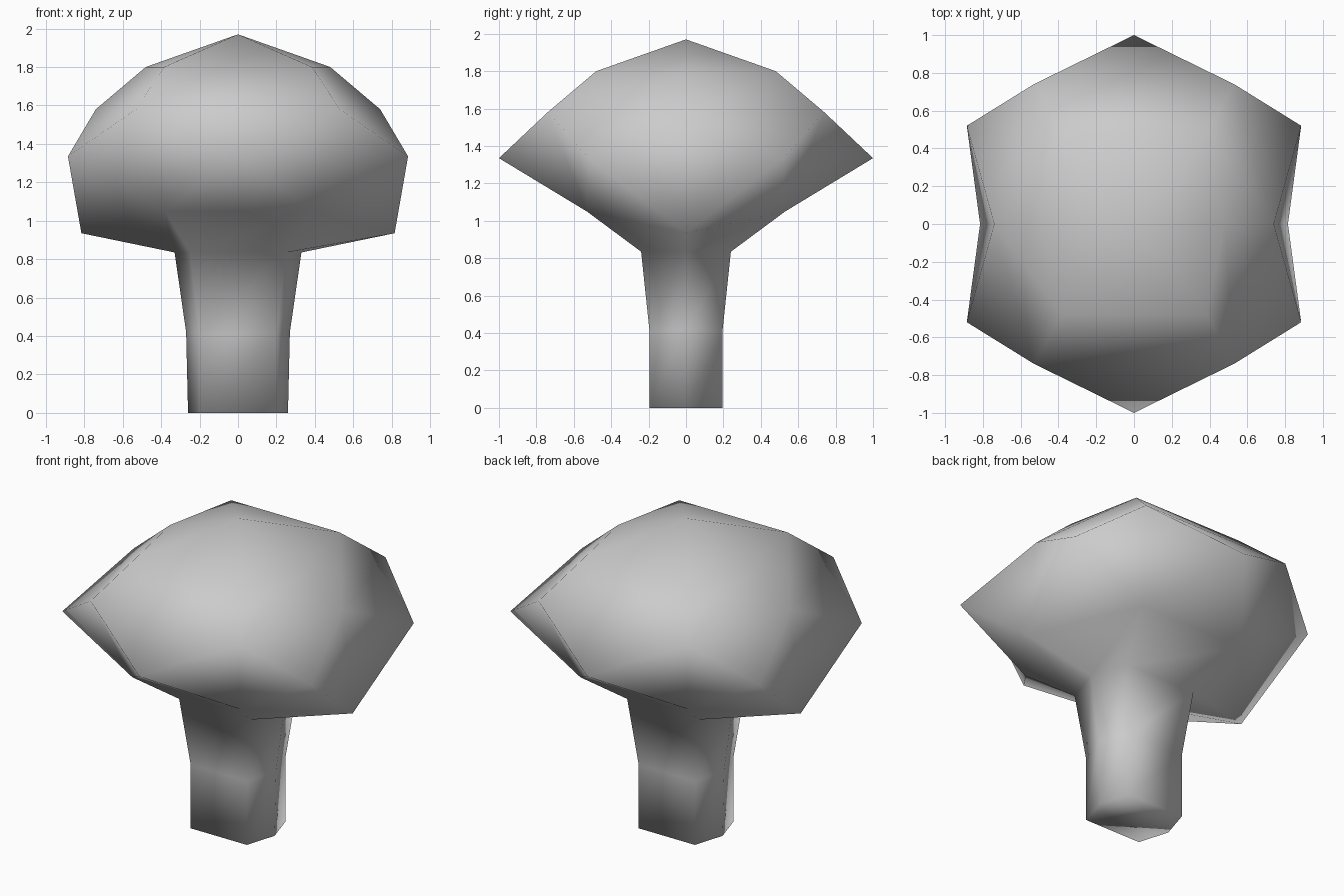
import bpy
import bmesh

cube = bpy.data.objects.get("Cube")
if cube:
    bpy.data.objects.remove(cube, do_unlink=True)

# One matte grey for the whole mushroom
grey = bpy.data.materials.new("plain_grey")
grey.use_nodes = True
colour = (0.6, 0.6, 0.6, 1)
grey.diffuse_color = colour
grey.node_tree.nodes["Principled BSDF"].inputs["Base Color"].default_value = colour

bm = bmesh.new()


def ring(side_x, side_z, px, py, pz):
    """Six-sided ring: one point on each side, two at the front and back."""
    pts = [(side_x, 0, side_z), (px, py, pz), (-px, py, pz),
           (-side_x, 0, side_z), (-px, -py, pz), (px, -py, pz)]
    return [bm.verts.new(p) for p in pts]


def bridge(a, b):
    for k in range(6):
        n = (k + 1) % 6
        bm.faces.new((a[k], a[n], b[n], b[k]))


# Stem, flaring into the underside of the cap
base = ring(0.26, 0, 0.2, 0.195, 0)
middle = ring(0.27, 0.42, 0.2, 0.195, 0.41)
neck = ring(0.33, 0.835, 0.25, 0.24, 0.835)
under = ring(0.815, 0.935, 0.38, 0.53, 1.05)
for a, b in ((base, middle), (middle, neck), (neck, under)):
    bridge(a, b)
bm.faces.new(base)

# Dome of the cap
shoulder = ring(0.74, 1.58, 0.53, 0.74, 1.58)
crown = ring(0.48, 1.8, 0.385, 0.48, 1.8)
bridge(shoulder, crown)
apex = bm.verts.new((0, 0, 1.97))
for k in range(6):
    bm.faces.new((crown[k], crown[(k + 1) % 6], apex))

# Pointed rim, its corners set halfway between the ring points
rx, ry = 0.885, 0.52
rim = [bm.verts.new((x, y, 1.335)) for x, y in
       ((rx, ry), (0, 1), (-rx, ry), (-rx, -ry), (0, -1), (rx, -ry))]
for k in range(6):
    n = (k + 1) % 6
    bm.faces.new((under[k], rim[k], shoulder[k]))
    bm.faces.new((under[n], shoulder[n], rim[k]))
    bm.faces.new((shoulder[k], rim[k], shoulder[n]))
    bm.faces.new((under[k], under[n], rim[k]))

bmesh.ops.recalc_face_normals(bm, faces=bm.faces)
for face in bm.faces:
    face.smooth = True

mesh = bpy.data.meshes.new("mushroom")
bm.to_mesh(mesh)
bm.free()
mesh.materials.append(grey)
bpy.context.collection.objects.link(bpy.data.objects.new("mushroom", mesh))
